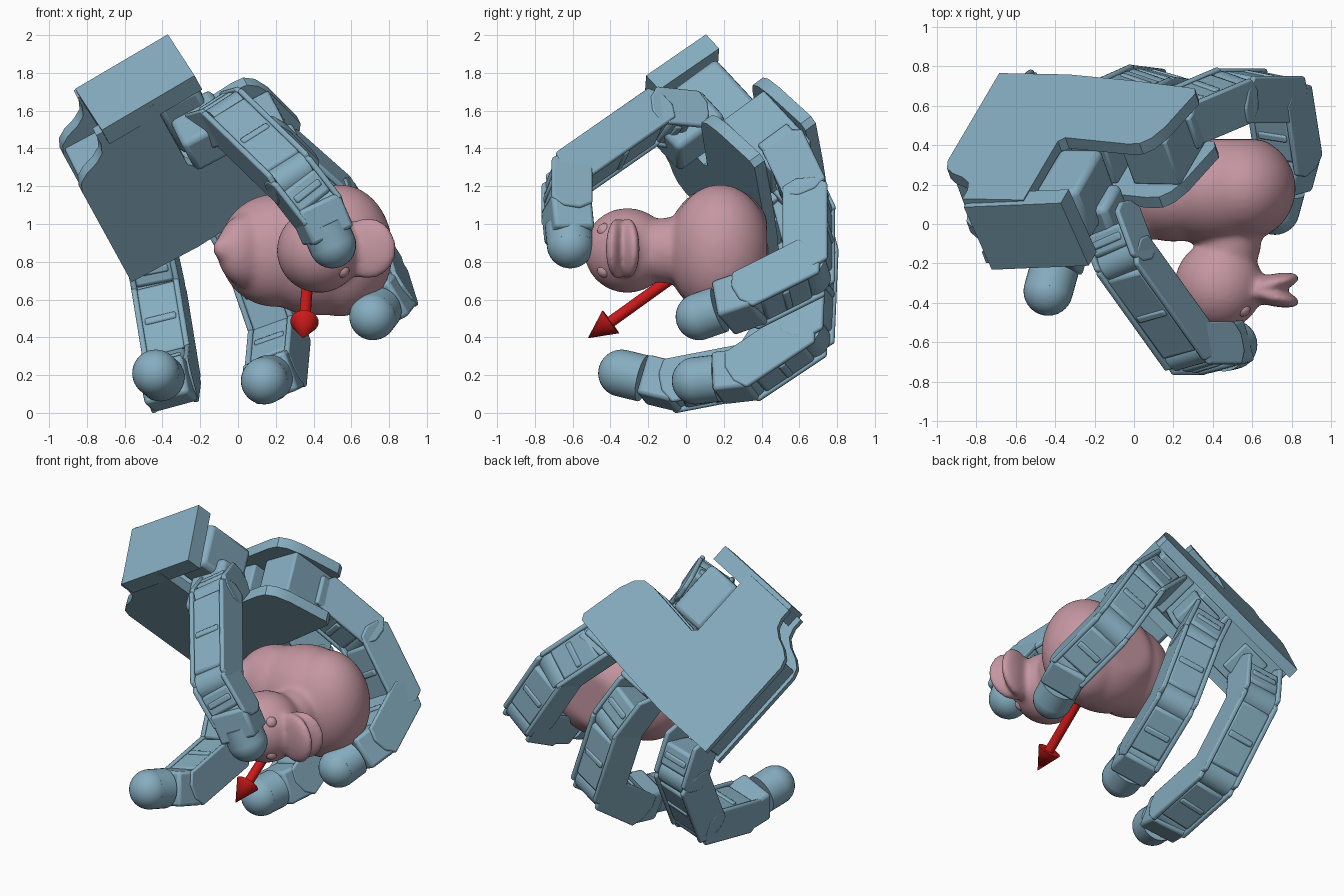
import bpy, bmesh, math
from mathutils import Vector as V, Matrix

if "Cube" in bpy.data.objects:
    bpy.data.objects.remove(bpy.data.objects["Cube"])


def material(name, color):
    m = bpy.data.materials.new(name)
    m.diffuse_color = (*color, 1)
    m.use_nodes = True
    m.node_tree.nodes["Principled BSDF"].inputs["Base Color"].default_value = m.diffuse_color
    return m


STEEL = material("steel_blue", (0.24, 0.42, 0.53))
PINK = material("pink", (0.56, 0.31, 0.36))
RED = material("red", (0.6, 0.01, 0.01))


def finish(bm, name, mat, bevel=0):
    bmesh.ops.recalc_face_normals(bm, faces=bm.faces)
    me = bpy.data.meshes.new(name)
    bm.to_mesh(me)
    bm.free()
    me.materials.append(mat)
    ob = bpy.data.objects.new(name, me)
    bpy.context.collection.objects.link(ob)
    if bevel:
        mod = ob.modifiers.new("bevel", "BEVEL")
        mod.width, mod.segments, mod.limit_method = bevel, 2, "ANGLE"
    bpy.context.view_layer.objects.active = ob
    bpy.ops.object.select_all(action="DESELECT")
    ob.select_set(True)
    bpy.ops.object.shade_smooth_by_angle(angle=math.radians(35))
    return ob


def frame(origin, x, y, z):
    m = Matrix((x, y, z)).transposed().to_4x4()
    m.translation = origin
    return m


def box(name, m, size, center=(0, 0, 0), bevel=0.012):
    bm = bmesh.new()
    bmesh.ops.create_cube(bm, size=1, matrix=m @ Matrix.Translation(center) @ Matrix.Diagonal((*size, 1)))
    return finish(bm, name, STEEL, bevel)


def prism(name, m, pts, z0, z1, bevel=0.0):
    bm = bmesh.new()
    face = bm.faces.new([bm.verts.new(m @ V((x, y, z0))) for x, y in pts])
    ext = bmesh.ops.extrude_face_region(bm, geom=[face])
    shift = m.to_3x3() @ V((0, 0, z1 - z0))
    bmesh.ops.translate(bm, vec=shift, verts=[g for g in ext["geom"] if isinstance(g, bmesh.types.BMVert)])
    return finish(bm, name, STEEL, bevel)


def cone(name, a, b, r1, r2, mat):
    d = b - a
    bm = bmesh.new()
    bmesh.ops.create_cone(bm, cap_ends=True, segments=32, radius1=r1, radius2=r2, depth=d.length,
                          matrix=Matrix.Translation((a + b) / 2) @ d.to_track_quat("Z", "Y").to_matrix().to_4x4())
    return finish(bm, name, mat)


# palm frame: u across the fingers, s towards the fingertips, t out of the grasping face
f = V((0.373, 0.634, -0.679)).normalized()
b = f.cross(V((-0.29, 0.77, 0.576))).normalized()
t = f.cross(b)
palm = frame(V((-0.683, 0.765, 0.93)), b, f, t)

# palm plates, front and back, with the thumb notch and rounded lobe
outline = [(0, 0), (0, -0.70), (0.02, -0.76), (0.07, -0.80), (0.14, -0.83), (0.19, -0.87), (0.21, -0.93),
           (0.21, -1.0), (0.56, -1.0), (0.56, -0.53), (0.59, -0.5), (0.96, -0.54), (1.03, -0.535),
           (1.08, -0.49), (1.12, -0.40), (1.18, -0.13), (1.16, -0.09), (0.8, -0.04), (0.4, 0)]
prism("palm_back_plate", palm, outline, 0, 0.07)
prism("palm_front_plate", palm, outline, 0.35, 0.42)
box("palm_core", palm, (0.54, 0.71, 0.30), (0.29, -0.38, 0.21))
wrist = palm @ Matrix.Translation((0.52, -0.975, 0.215)) @ Matrix.Rotation(math.radians(4), 4, "Y")
box("wrist_block", wrist, (0.57, 0.11, 0.41), bevel=0)
for i, u in enumerate((0.98, 0.62, 0.19)):
    box(f"finger_motor_{i + 1}", palm, (0.27, 0.40, 0.28), (u, -0.24, 0.21))
    box(f"motor_step_{i + 1}", palm, (0.2, 0.2, 0.2), (u + 0.06, -0.1, 0.21))

# thumb motor in the notch, and the bracket that carries the thumb
box("thumb_motor", palm, (0.24, 0.36, 0.30), (0.68, -0.71, 0.19), 0.03)
box("thumb_bracket", palm, (0.27, 0.22, 0.32), (0.72, -0.67, 0.40), 0.03)


# digit link: motor body, two side plates with clipped ends, knuckle barrel
def link(name, a, c, hinge, w, h):
    z = (c - a).normalized()
    x = (hinge - z * hinge.dot(z)).normalized()
    y = z.cross(x)
    L = (c - a).length
    m = frame(a, x, y, z)
    box(name + "_body", m, (w - 0.04, h, max(L - 0.08, 0.1)), (0, 0, L / 2), 0.02)
    side = frame(a, z, y, -x)
    k, e = h / 2 + 0.01, 0.06
    shape = [(-e, -k * 0.4), (-e * 0.3, -k), (L + e * 0.3, -k), (L + e, -k * 0.4),
             (L + e, k * 0.4), (L + e * 0.3, k), (-e * 0.3, k), (-e, k * 0.4)]
    for tag, o in (("left", -w / 2), ("right", w / 2 - 0.03)):
        prism(f"{name}_{tag}_plate", side, shape, o, o + 0.03, 0.01)
    cone(name + "_knuckle", c - x * (w / 2 - 0.03), c + x * (w / 2 - 0.03), h * 0.46, h * 0.46, STEEL)
    box(name + "_rib", m, (w - 0.09, h + 0.02, 0.04), (0, 0, L * 0.5), 0.01)


# rounded fingertip
def fingertip(name, a, c, r):
    bm = bmesh.new()
    bmesh.ops.create_uvsphere(bm, u_segments=32, v_segments=20, radius=r, matrix=Matrix.Translation(c))
    finish(bm, name + "_tip", STEEL)
    d = (c - a).normalized()
    cone(name + "_tip_sleeve", c - d * 0.12, c, r, r, STEEL)


digits = {
    "index_finger": [(0.24, 0.54, 1.36), (0.50, 0.65, 1.13), (0.735, 0.65, 0.76), (0.785, 0.33, 0.60), (0.714, 0.07, 0.51)],
    "middle_finger": [(-0.075, 0.60, 1.107), (0.06, 0.66, 0.88), (0.22, 0.64, 0.42), (0.20, 0.31, 0.20), (0.14, 0.05, 0.17)],
    "outer_finger": [(-0.47, 0.61, 0.89), (-0.42, 0.65, 0.66), (-0.35, 0.37, 0.23), (-0.36, -0.07, 0.145), (-0.435, -0.34, 0.21)],
    "thumb": [(-0.12, 0.02, 1.55), (-0.05, -0.17, 1.57), (0.28, -0.63, 1.25), (0.42, -0.63, 1.07), (0.50, -0.612, 0.89)],
}
for name, pts in digits.items():
    p = [V(q) for q in pts]
    hinge = (p[2] - p[1]).cross(p[4] - p[2]).normalized()
    if hinge.x < 0:
        hinge = -hinge
    if name == "index_finger":
        hinge = (hinge + b * 0.6).normalized()
    h = 0.20 if name == "thumb" else 0.22
    for i in range(3):
        link(f"{name}_link_{i + 1}", p[i], p[i + 1], hinge, 0.26, h)
    end = p[3].lerp(p[4], 0.45)
    z = (end - p[3]).normalized()
    x = (hinge - z * hinge.dot(z)).normalized()
    box(name + "_end_block", frame(p[3], x, z.cross(x), z), (0.25, 0.22, 0.2), (0, 0, 0.05), 0.02)
    fingertip(name, p[3], p[4], 0.125)

# toy bird lying on its back: overlapping blobs fused into one skin, (centre, radii, turn about z)
blobs = [((0.42, 0.18, 0.86), (0.385, 0.29, 0.345), 0),
         ((0.54, 0.18, 0.86), (0.28, 0.27, 0.35), 0),
         ((0.20, 0.16, 0.86), (0.30, 0.25, 0.30), 0),
         ((0.06, 0.06, 0.86), (0.20, 0.13, 0.20), 42),
         ((-0.02, 0.0, 0.87), (0.14, 0.07, 0.09), 42),
         ((0.48, -0.09, 0.86), (0.165, 0.20, 0.175), 0),
         ((0.43, -0.31, 0.86), (0.225, 0.23, 0.225), 0),
         ((0.69, -0.365, 0.87), (0.155, 0.048, 0.165), -14),
         ((0.69, -0.305, 0.87), (0.155, 0.048, 0.165), 14)]
bm = bmesh.new()
for c, r, turn in blobs:
    m = Matrix.Translation(c) @ Matrix.Rotation(math.radians(turn), 4, "Z") @ Matrix.Diagonal((*r, 1))
    bmesh.ops.create_uvsphere(bm, u_segments=48, v_segments=28, radius=1, matrix=m)
for v in bm.verts:
    v.co.y = min(v.co.y, 0.43)
bird = finish(bm, "toy_bird", PINK)
bird.modifiers.clear()
re = bird.modifiers.new("fuse", "REMESH")
re.mode, re.voxel_size, re.use_smooth_shade = "VOXEL", 0.016, True
sm = bird.modifiers.new("soften", "SMOOTH")
sm.factor, sm.iterations = 0.5, 16

# eyes
for tag, z in (("left", 0.965), ("right", 0.755)):
    bm = bmesh.new()
    bmesh.ops.create_uvsphere(bm, u_segments=20, v_segments=12, radius=0.04,
                              matrix=Matrix.Translation((0.55, -0.43, z)))
    finish(bm, tag + "_eye", PINK)

# direction arrow
a, tip = V((0.38, 0.1, 0.84)), V((0.345, -0.52, 0.395))
d = (tip - a).normalized()
cone("arrow_shaft", a, tip - d * 0.14, 0.03, 0.03, RED)
cone("arrow_head", tip - d * 0.15, tip, 0.075, 0.0, RED)
